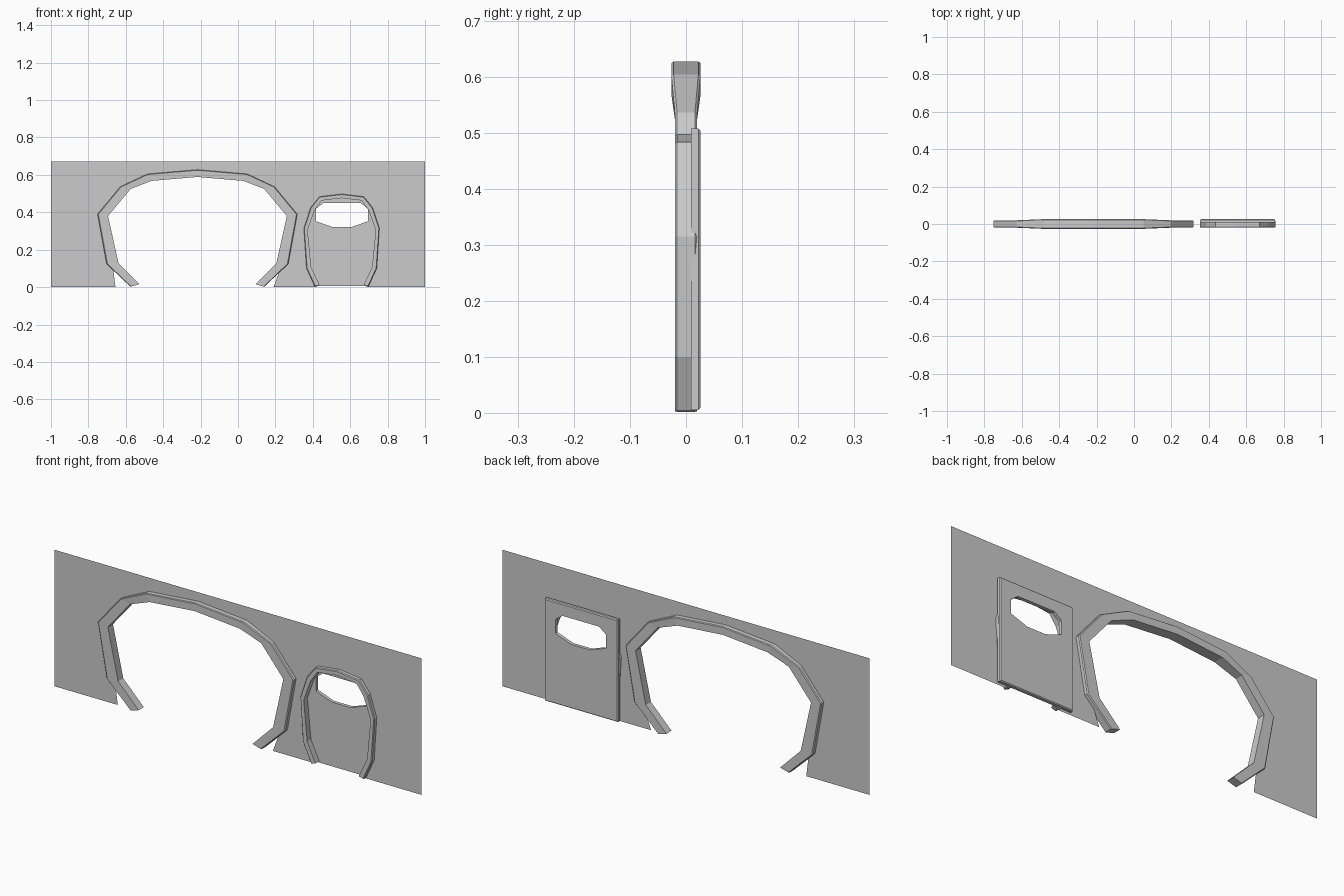
import bpy, bmesh

if "Cube" in bpy.data.objects:
    bpy.data.objects.remove(bpy.data.objects["Cube"])


def make_object(name, bm):
    bmesh.ops.recalc_face_normals(bm, faces=bm.faces)
    mesh = bpy.data.meshes.new(name)
    bm.to_mesh(mesh)
    bm.free()
    obj = bpy.data.objects.new(name, mesh)
    bpy.context.collection.objects.link(obj)
    return obj


def mirrored(half, cx):
    """Half profile (offset, z) from bottom to centre -> full left-to-right path."""
    left = [(cx - x, z) for x, z in half]
    right = [(cx + x, z) for x, z in reversed(half) if x > 0]
    return left + right


def frame_strip(name, outer, inner, depth, edge):
    """Faceted arch between two outlines, with its outer edges chamfered."""
    bm = bmesh.new()
    rings = []
    for (ox, oz), (ix, iz), h in zip(outer, inner, depth):
        section = [(0, -h), (edge, -h), (1, -h + .004),
                   (1, h - .004), (edge, h), (0, h)]
        rings.append([bm.verts.new((ix + (ox - ix) * t, y, iz + (oz - iz) * t))
                      for t, y in section])
    for a, b in zip(rings, rings[1:]):
        for i in range(6):
            j = (i + 1) % 6
            bm.faces.new((a[i], a[j], b[j], b[i]))
    bm.faces.new(rings[0])
    bm.faces.new(rings[-1])
    return make_object(name, bm)


# Large arch around the main opening
ARCH_X = -.217
arch_out = mirrored([(.358, .002), (.486, .124), (.534, .39), (.412, .537),
                     (.267, .605), (0, .628)], ARCH_X)
arch_in = mirrored([(.310, .016), (.422, .128), (.478, .38), (.357, .525),
                    (.246, .568), (0, .589)], ARCH_X)
arch_depth = [.02] * 4 + [.026] * 3 + [.02] * 4
frame_strip("large_arch", arch_out, arch_in, arch_depth, .92)

# Small arch around the door
DOOR_X = .554
door_out = mirrored([(.144, .004), (.188, .1), (.202, .315), (.166, .425),
                     (.118, .484), (0, .498)], DOOR_X)
door_in = mirrored([(.118, .012), (.163, .107), (.182, .306), (.144, .412),
                    (.107, .463), (0, .476)], DOOR_X)
frame_strip("door_arch", door_out, door_in, [.02] * 11, .85)


# Thin wall, with both openings cut along the middle of the frames
def middle(a, b):
    return [((p[0] + q[0]) / 2, (p[1] + q[1]) / 2) for p, q in zip(a, b)]


arch_mid = middle(arch_out, arch_in)[1:-1]
door_mid = middle(door_out, door_in)
door_mid[0] = (door_mid[0][0], 0)
door_mid[-1] = (door_mid[-1][0], 0)
outline = ([(-1, 0), (-.655, 0)] + arch_mid + [(.19, 0)] + door_mid
           + [(1, 0), (1, .672), (-1, .672)])
bm = bmesh.new()
wall_face = bm.faces.new([bm.verts.new((x, 0, z)) for x, z in outline])
wall_face.normal_update()
bmesh.ops.triangulate(bm, faces=[wall_face])
make_object("wall", bm)

# Door slab behind the wall, chamfered on its rear edges
bm = bmesh.new()
bmesh.ops.create_cube(bm, size=1)
for v in bm.verts:
    v.co = (.5535 + v.co.x * .4, .0175 + v.co.y * .017, .2565 + v.co.z * .503)
rear = [e for e in bm.edges if all(v.co.y > .02 for v in e.verts)]
bmesh.ops.bevel(bm, geom=rear, offset=.004, segments=1, affect='EDGES')
door = make_object("door", bm)

# Window hole through the door
window = mirrored([(.05, .321), (.138, .352), (.138, .42), (.1, .449)], .556)
bm = bmesh.new()
face = bm.faces.new([bm.verts.new((x, -.05, z)) for x, z in window])
ext = bmesh.ops.extrude_face_region(bm, geom=[face])
for v in ext["geom"]:
    if isinstance(v, bmesh.types.BMVert):
        v.co.y = .1
cutter = make_object("window_cutter", bm)
cutter.hide_render = True
cut = door.modifiers.new("window", 'BOOLEAN')
cut.operation = 'DIFFERENCE'
cut.solver = 'EXACT'
cut.object = cutter
bpy.context.view_layer.objects.active = door
bpy.ops.object.modifier_apply(modifier="window")
bpy.data.objects.remove(cutter)
